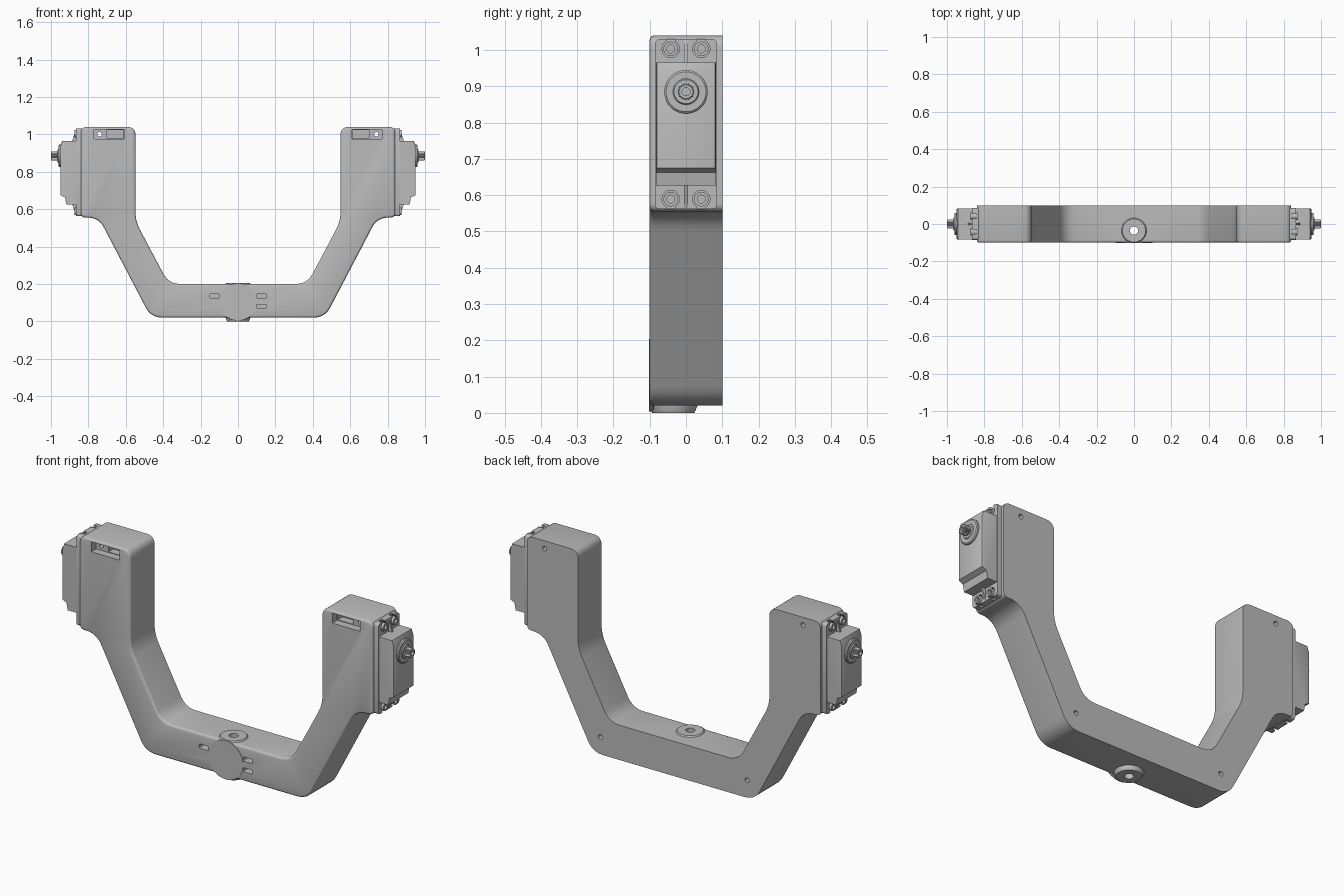
import bpy, bmesh, math
from mathutils import Vector

if "Cube" in bpy.data.objects:
    bpy.data.objects.remove(bpy.data.objects["Cube"])

grey = bpy.data.materials.new("plain grey")
grey.use_nodes = True
GREY = (0.5, 0.5, 0.5, 1)
grey.diffuse_color = GREY
grey.node_tree.nodes["Principled BSDF"].inputs["Base Color"].default_value = GREY


def finish(bm, name, side=1):
    """Turn a bmesh into an object, flipped to the other side if asked."""
    for v in bm.verts:
        v.co.x *= side
    bmesh.ops.recalc_face_normals(bm, faces=bm.faces)
    mesh = bpy.data.meshes.new(name)
    bm.to_mesh(mesh)
    bm.free()
    mesh.materials.append(grey)
    ob = bpy.data.objects.new(name, mesh)
    bpy.context.collection.objects.link(ob)
    return ob


def activate(ob):
    bpy.ops.object.select_all(action='DESELECT')
    ob.select_set(True)
    bpy.context.view_layer.objects.active = ob


def smooth(ob):
    activate(ob)
    bpy.ops.object.shade_smooth_by_angle(angle=math.radians(32))


def cut(ob, cutter):
    mod = ob.modifiers.new("cut", 'BOOLEAN')
    mod.operation, mod.solver, mod.object = 'DIFFERENCE', 'EXACT', cutter
    activate(ob)
    bpy.ops.object.modifier_apply(modifier=mod.name)
    bpy.data.objects.remove(cutter)


def prism(points, y0, y1):
    """Extrude an x-z outline along y."""
    bm = bmesh.new()
    face = bm.faces.new([bm.verts.new((x, y0, z)) for x, z in points])
    out = bmesh.ops.extrude_face_region(bm, geom=[face])
    for v in out["geom"]:
        if isinstance(v, bmesh.types.BMVert):
            v.co.y = y1
    return bm


def box(x0, x1, y0, y1, z0, z1):
    return prism([(x0, z0), (x1, z0), (x1, z1), (x0, z1)], y0, y1)


def lathe(profile, centre, axis, n=32, splines=()):
    """Revolve a closed (height, radius) profile; rows in splines get teeth."""
    bm = bmesh.new()
    c = Vector(centre)
    rows = []
    for i, (h, r) in enumerate(profile):
        row = []
        for k in range(n):
            a = math.tau * k / n
            rr = r * (0.86 if i in splines and k % 2 else 1)
            u, w = rr * math.cos(a), rr * math.sin(a)
            p = {'x': (h, u, w), 'y': (u, h, w), 'z': (u, w, h)}[axis]
            row.append(bm.verts.new(c + Vector(p)))
        rows.append(row)
    for i, a in enumerate(rows):
        b = rows[(i + 1) % len(rows)]
        for k in range(n):
            j = (k + 1) % n
            bm.faces.new((a[k], a[j], b[j], b[k]))
    return bm


def rod(centre, axis, radius, h0, h1, n=32):
    bm = bmesh.new()
    ends = []
    for h in (h0, h1):
        ring = []
        for k in range(n):
            a = math.tau * k / n
            u, w = radius * math.cos(a), radius * math.sin(a)
            p = {'x': (h, u, w), 'y': (u, h, w), 'z': (u, w, h)}[axis]
            ring.append(bm.verts.new(Vector(centre) + Vector(p)))
        bm.faces.new(ring)
        ends.append(ring)
    for k in range(n):
        j = (k + 1) % n
        bm.faces.new((ends[0][k], ends[0][j], ends[1][j], ends[1][k]))
    return bm


def rounded(corners, steps=6):
    """Round each (x, z, tangent length) corner of an outline."""
    pts = []
    for i, (x, z, t) in enumerate(corners):
        p = Vector((x, z))
        a = p + (Vector(corners[i - 1][:2]) - p).normalized() * t
        b = p + (Vector(corners[(i + 1) % len(corners)][:2]) - p).normalized() * t
        for s in range(steps + 1):
            f = s / steps
            pts.append(tuple(a * (1 - f) ** 2 + p * 2 * f * (1 - f) + b * f * f))
    return pts


# U-shaped frame: rounded outline with a softened front edge
half = [(0.465, 0.02, 0.06), (0.745, 0.555, 0.06), (0.84, 0.555, 0.025),
        (0.84, 1.04, 0.035), (0.548, 1.04, 0.045), (0.548, 0.535, 0.05),
        (0.37, 0.2, 0.06)]
outline = half + [(-x, z, t) for x, z, t in reversed(half)]
bm = prism(rounded(outline), -0.1, 0.1)
front = [e for e in bm.edges if all(v.co.y < -0.09 for v in e.verts)]
bmesh.ops.bevel(bm, geom=front, offset=0.012, segments=3, profile=0.5, affect='EDGES')
frame = finish(bm, "frame")

for s in (1, -1):
    # Cable window with a deeper inner half
    cut(frame, finish(box(0.61, 0.77, -0.2, -0.06, 0.975, 1.027), "cutter", s))
    cut(frame, finish(box(0.613, 0.7, -0.15, -0.02, 0.978, 1.024), "cutter", s))
    # Screw holes through to the back
    cut(frame, finish(rod((0.74, 0, 1.0), 'y', 0.012, -0.08, 0.2, 16), "cutter", s))
    cut(frame, finish(rod((0.42, 0, 0.11), 'y', 0.012, 0.03, 0.2, 16), "cutter", s))
    # Small strap slots
    for z in (0.08, 0.135):
        slot = rounded([(0.098, z - 0.011, 0.008), (0.153, z - 0.011, 0.008),
                        (0.153, z + 0.011, 0.008), (0.098, z + 0.011, 0.008)], 3)
        cut(frame, finish(prism(slot, -0.2, -0.05), "cutter", s))
cut(frame, finish(rod((0, -0.035, 0), 'z', 0.04, -0.1, 0.4), "cutter"))
smooth(frame)

# Centre hub with a vertical bore, and its round front boss
smooth(finish(lathe([(0, 0.022), (0, 0.058), (0.02, 0.067), (0.2, 0.067),
                     (0.206, 0.062), (0.206, 0.022)], (0, -0.035, 0), 'z', 48), "hub"))
smooth(finish(rod((0, 0, 0.104), 'y', 0.1, -0.102, -0.088, 48), "hub_front_boss"))

for s, side in ((1, "left"), (-1, "right")):
    # Mounting flange with open screw slots
    bm = box(0.82, 0.865, -0.085, 0.085, 0.562, 1.03)
    edges = [e for e in bm.edges if abs(e.verts[0].co.x - e.verts[1].co.x) > 0.01]
    bmesh.ops.bevel(bm, geom=edges, offset=0.012, segments=3, profile=0.5, affect='EDGES')
    flange = finish(bm, side + "_servo_flange", s)
    for y in (-0.042, 0.042):
        for z, end in ((1.003, 1), (0.589, -1)):
            cut(flange, finish(rod((0, y, z), 'x', 0.024, 0.842, 0.9, 24), "cutter", s))
            cut(flange, finish(box(0.842, 0.9, y - 0.012, y + 0.012,
                                   min(z, z + end * 0.06), max(z, z + end * 0.06)), "cutter", s))
            # Grommet in each slot
            smooth(finish(lathe([(0.835, 0.011), (0.835, 0.02), (0.875, 0.02), (0.875, 0.011)],
                                (0, y, z), 'x', 24), side + "_grommet", s))
    smooth(flange)

    # Stiffening ribs between body and flange
    for base, tip in ((0.96, 1.028), (0.63, 0.565)):
        finish(prism([(0.85, base), (0.888, base), (0.866, tip), (0.85, tip)],
                     -0.005, 0.005), side + "_rib", s)

    # Servo body with stepped lower lip
    bm = prism([(0.82, 0.626), (0.918, 0.626), (0.925, 0.663), (0.95, 0.675),
                (0.95, 0.935), (0.94, 0.965), (0.82, 0.965)], -0.082, 0.082)
    edges = [e for e in bm.edges if abs(e.verts[0].co.y - e.verts[1].co.y) < 0.01
             and abs(e.verts[0].co.y) > 0.08]
    edges = [e for e in edges if all(v.co.x > 0.93 for v in e.verts)]
    bmesh.ops.bevel(bm, geom=edges, offset=0.005, segments=2, profile=0.5, affect='EDGES')
    smooth(finish(bm, side + "_servo_body", s))

    # Round bearing boss and splined output shaft with a screw hole
    smooth(finish(lathe([(0.94, 0.01), (0.94, 0.06), (0.957, 0.06), (0.961, 0.055),
                         (0.961, 0.036), (0.966, 0.033), (0.966, 0.01)],
                        (0, 0, 0.885), 'x', 40), side + "_bearing_boss", s))
    smooth(finish(lathe([(0.95, 0.011), (0.95, 0.024), (0.997, 0.024), (1, 0.021), (1, 0.011)],
                        (0, 0, 0.885), 'x', 40, (1, 2, 3)), side + "_output_shaft", s))
    finish(rod((0, 0, 0.885), 'x', 0.011, 0.95, 0.98, 16), side + "_shaft_screw", s)
